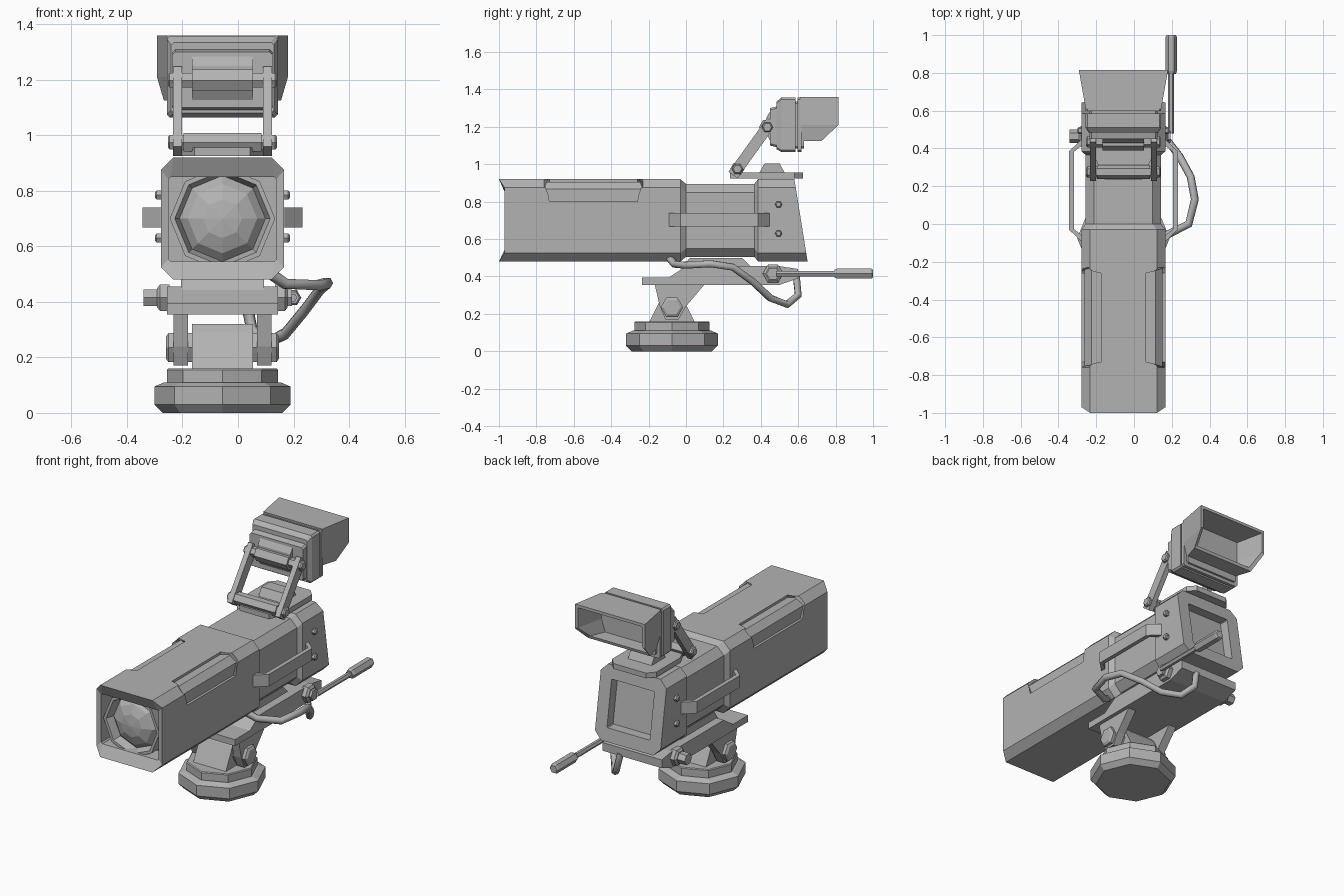
import bpy, bmesh, math
from mathutils import Vector, Matrix

cube = bpy.data.objects.get("Cube")
if cube:
    bpy.data.objects.remove(cube, do_unlink=True)

grey = bpy.data.materials.new("equipment_grey")
grey.use_nodes = True
colour = (0.45, 0.45, 0.45, 1)
grey.diffuse_color = colour
grey.node_tree.nodes["Principled BSDF"].inputs["Base Color"].default_value = colour

C = -0.056  # centre line of the equipment


def loft(name, rings, caps=True):
    """Skin a series of closed rings with equal point counts."""
    bm = bmesh.new()
    loops = [[bm.verts.new(p) for p in ring] for ring in rings]
    n = len(loops[0])
    for a, b in zip(loops, loops[1:]):
        for i in range(n):
            j = (i + 1) % n
            bm.faces.new((a[i], a[j], b[j], b[i]))
    if caps:
        bm.faces.new(loops[0])
        bm.faces.new(loops[-1])
    bmesh.ops.remove_doubles(bm, verts=bm.verts, dist=1e-5)
    bmesh.ops.recalc_face_normals(bm, faces=bm.faces)
    mesh = bpy.data.meshes.new(name)
    bm.to_mesh(mesh)
    bm.free()
    mesh.materials.append(grey)
    ob = bpy.data.objects.new(name, mesh)
    bpy.context.collection.objects.link(ob)
    return ob


def side_prism(name, x0, x1, profile):
    """Extrude a (y, z) profile across x, relative to the centre line."""
    return loft(name, [[(C + x, y, z) for y, z in profile] for x in (x0, x1)])


def box(name, x0, x1, y0, y1, z0, z1):
    return side_prism(name, x0, x1, [(y0, z0), (y1, z0), (y1, z1), (y0, z1)])


def turned(name, profile, loc, axis, sides=8):
    """Turn a (radius, height) profile about an axis through loc."""
    rot = Vector(axis).to_track_quat('Z', 'Y').to_matrix()
    rings = []
    for r, h in profile:
        rings.append([Vector(loc) + rot @ Vector((r * math.cos(t), r * math.sin(t), h))
                      for t in (math.tau * i / sides for i in range(sides))])
    return loft(name, rings)


def section(hw, z0, z1, c):
    """Chamfered rectangle as (x, z) points."""
    return [(C - hw + c, z0), (C + hw - c, z0), (C + hw, z0 + c), (C + hw, z1 - c),
            (C + hw - c, z1), (C - hw + c, z1), (C - hw, z1 - c), (C - hw, z0 + c)]


def ring(sec, y):
    return [(x, y(z) if callable(y) else y, z) for x, z in sec]


def strip(name, s, path, z0, z1, t):
    """Flat bar bent along an (x, y) path, mirrored by s."""
    rings = []
    for i, (x, y) in enumerate(path):
        a, b = path[max(i - 1, 0)], path[min(i + 1, len(path) - 1)]
        d = Vector((b[0] - a[0], b[1] - a[1])).normalized()
        nx, ny = -d.y * t, d.x * t
        rings.append([(C + s * x, y, z0), (C + s * (x + nx), y + ny, z0),
                      (C + s * (x + nx), y + ny, z1), (C + s * x, y, z1)])
    return loft(name, rings)


# Pedestal base
turned("base_foot", [(0.215, 0), (0.245, 0.03), (0.245, 0.095), (0.21, 0.11)], (C, -0.075, 0), (0, 0, 1))
turned("base_collar", [(0.2, 0.1), (0.2, 0.155), (0.195, 0.16)], (C, -0.075, 0), (0, 0, 1))

# Tilting yoke
side_prism("yoke_block", -0.11, 0.11,
           [(-0.2, 0.15), (0.05, 0.15), (-0.02, 0.29), (-0.05, 0.32), (-0.1, 0.32), (-0.13, 0.29)])
for s in (-1, 1):
    side_prism("yoke_arm", s * 0.125, s * 0.177,
               [(-0.11, 0.17), (-0.04, 0.17), (0, 0.24), (0.11, 0.37), (-0.17, 0.37), (-0.14, 0.24)])
    turned("yoke_bolt", [(0.06, 0.1), (0.06, 0.195), (0.045, 0.204)], (C, -0.075, 0.235), (s, 0, 0), 6)

# Tilt head under the camera
side_prism("head_plate", -0.2, 0.2,
           [(-0.235, 0.355), (-0.235, 0.395), (-0.09, 0.395), (0, 0.455), (0.5, 0.455),
            (0.6, 0.44), (0.6, 0.39), (0.5, 0.355)])
side_prism("head_wedge", -0.15, 0.15, [(-0.02, 0.44), (0.02, 0.5), (0.3, 0.5), (0.36, 0.44)])
turned("tilt_axle", [(0.035, -0.285), (0.035, 0.25)], (C, 0.465, 0.415), (1, 0, 0), 6)
for s in (-1, 1):
    turned("tilt_knob", [(0.055, 0.19), (0.055, 0.225), (0.04, 0.235)], (C, 0.465, 0.415), (s, 0, 0), 6)

# Pan handle
turned("handle_rod", [(0.016, 0), (0.016, 0.32)], (0.197, 0.48, 0.415), (0, 1, 0), 6)
turned("handle_grip", [(0.024, 0), (0.031, 0.015), (0.031, 0.195), (0.024, 0.205)],
       (0.197, 0.795, 0.415), (0, 1, 0), 6)

# Front housing with a deep rectangular mouth
full = section(0.222, 0.48, 0.92, 0.045)
mouth = section(0.194, 0.545, 0.85, 0.008)
front = loft("front_housing", [
    ring(full, -0.03),
    ring(full, lambda z: -1.0 if z < 0.5 or z > 0.9 else -0.97),
    ring(mouth, -0.965), ring(mouth, -0.86)])

# Recessed grip panels wrapping the upper edges
for s in (-1, 1):
    prof = [(0.26, 0.8), (0.207, 0.8), (0.207, 0.868), (0.17, 0.905), (0.12, 0.905), (0.12, 0.96), (0.26, 0.96)]
    inset = [0.03, 0.03, 0, 0, 0.03, 0.03, 0]
    cutter = loft("panel_cutter", [
        [(C + s * x, end + k * i, z) for (x, z), i in zip(prof, inset)]
        for end, k in ((-0.76, 1), (-0.23, -1))])
    cutter.hide_render = True
    cutter.hide_viewport = True
    mod = front.modifiers.new("grip_recess", 'BOOLEAN')
    mod.operation, mod.solver, mod.object = 'DIFFERENCE', 'EXACT', cutter

# Lens
turned("lens_ring", [(0.15, 0.02), (0.19, 0.02), (0.19, 0.09), (0.172, 0.09), (0.155, 0.04)],
       (C, -0.86, 0.7), (0, -1, 0))
turned("lens_glass", [(0.16, 0), (0.155, 0.04), (0.125, 0.07), (0.07, 0.092), (0.0, 0.1)],
       (C, -0.86, 0.7), (0, -1, 0))

# Middle section and rear housing
waist = section(0.2, 0.505, 0.895, 0.045)
loft("middle_section", [ring(full, -0.03), ring(waist, 0.0), ring(waist, 0.365), ring(full, 0.385)])


def slant(z):
    return 0.65 - (z - 0.48) * 0.16


screen = section(0.145, 0.56, 0.84, 0.005)
loft("rear_housing", [ring(full, 0.385), ring(full, slant), ring(screen, slant),
                      ring(screen, lambda z: slant(z) - 0.06)])

# Side handles and screws
for s in (-1, 1):
    strip("side_handle", s, [(0.2, -0.105), (0.225, -0.09), (0.288, -0.03), (0.288, 0.385),
                             (0.225, 0.445), (0.2, 0.45)], 0.667, 0.74, 0.026)
    for z in (0.63, 0.785):
        turned("side_screw", [(0.019, 0.21), (0.019, 0.237), (0.012, 0.243)], (C, 0.495, z), (s, 0, 0), 6)

# Viewfinder mount
outline = [(-0.1, 0.235), (0.1, 0.235), (0.15, 0.35), (0.15, 0.58), (0.11, 0.625),
           (-0.11, 0.625), (-0.15, 0.58), (-0.15, 0.35)]
loft("mount_plate", [[(C + x, y, z) for x, y in outline] for z in (0.925, 0.957)])
side_prism("mount_ridge", -0.08, 0.08, [(0.39, 0.95), (0.42, 1.005), (0.5, 1.005), (0.53, 0.95)])
turned("lower_hinge", [(0.038, -0.14), (0.038, 0.14)], (C, 0.275, 0.975), (1, 0, 0), 6)
turned("upper_hinge", [(0.045, -0.11), (0.045, 0.11)], (C, 0.435, 1.198), (1, 0, 0), 6)
along = Vector((0.16, 0.223)).normalized()
across = Vector((-along.y, along.x)) * 0.03
low = Vector((0.275, 0.975)) - along * 0.04
high = Vector((0.435, 1.198)) + along * 0.04
for s in (-1, 1):
    side_prism("viewfinder_arm", s * 0.146, s * 0.178,
               [low - across, high - across, high + across, low + across])
    for y, z in ((0.275, 0.975), (0.435, 1.198)):
        turned("arm_bolt", [(0.03, 0.1), (0.03, 0.19), (0.022, 0.197)], (C, y, z), (s, 0, 0), 6)

# Viewfinder body
side_prism("viewfinder_nose", -0.11, 0.11,
           [(0.5, 1.085), (0.46, 1.11), (0.43, 1.16), (0.43, 1.25), (0.46, 1.3), (0.5, 1.305)])
loft("viewfinder_front", [ring(section(0.18, 1.1, 1.3, 0.01), 0.45),
                          ring(section(0.18, 1.09, 1.31, 0.01), 0.49)])
loft("viewfinder_frame", [ring(section(0.185, 1.08, 1.335, 0.01), 0.485),
                          ring(section(0.2, 1.065, 1.357, 0.01), 0.51),
                          ring(section(0.2, 1.065, 1.357, 0.01), 0.585)])
loft("viewfinder_groove", [ring(section(0.18, 1.085, 1.335, 0.01), y) for y in (0.58, 0.63)])
loft("viewfinder_rim", [ring(section(0.2, 1.065, 1.357, 0.01), y) for y in (0.597, 0.617)])


def hood_ring(hw, y, top, mid, bottom, cut):
    return [(C - hw, y, top), (C + hw, y, top), (C + hw, y, mid),
            (C + hw - 0.025, y - cut, bottom), (C - hw + 0.025, y - cut, bottom), (C - hw, y, mid)]


# Flared sun hood, open to the rear
loft("viewfinder_hood", [hood_ring(0.2, 0.61, 1.36, 1.21, 1.125, 0),
                         hood_ring(0.236, 0.815, 1.36, 1.21, 1.125, 0.09),
                         hood_ring(0.218, 0.815, 1.342, 1.218, 1.143, 0.085),
                         hood_ring(0.18, 0.64, 1.342, 1.218, 1.143, 0)])

# Loose cable
curve = bpy.data.curves.new("cable", 'CURVE')
curve.dimensions = '3D'
curve.bevel_depth = 0.021
curve.bevel_resolution = 1
curve.use_fill_caps = True
path = [(0.12, -0.09, 0.5), (0.17, -0.06, 0.465), (0.29, 0.0, 0.46), (0.322, 0.13, 0.468),
        (0.3, 0.25, 0.45), (0.24, 0.36, 0.37), (0.17, 0.45, 0.285), (0.1, 0.54, 0.25),
        (0.05, 0.6, 0.3), (0.03, 0.59, 0.4)]
spline = curve.splines.new('POLY')
spline.points.add(len(path) - 1)
for point, co in zip(spline.points, path):
    point.co = (*co, 1)
curve.materials.append(grey)
bpy.context.collection.objects.link(bpy.data.objects.new("cable", curve))
